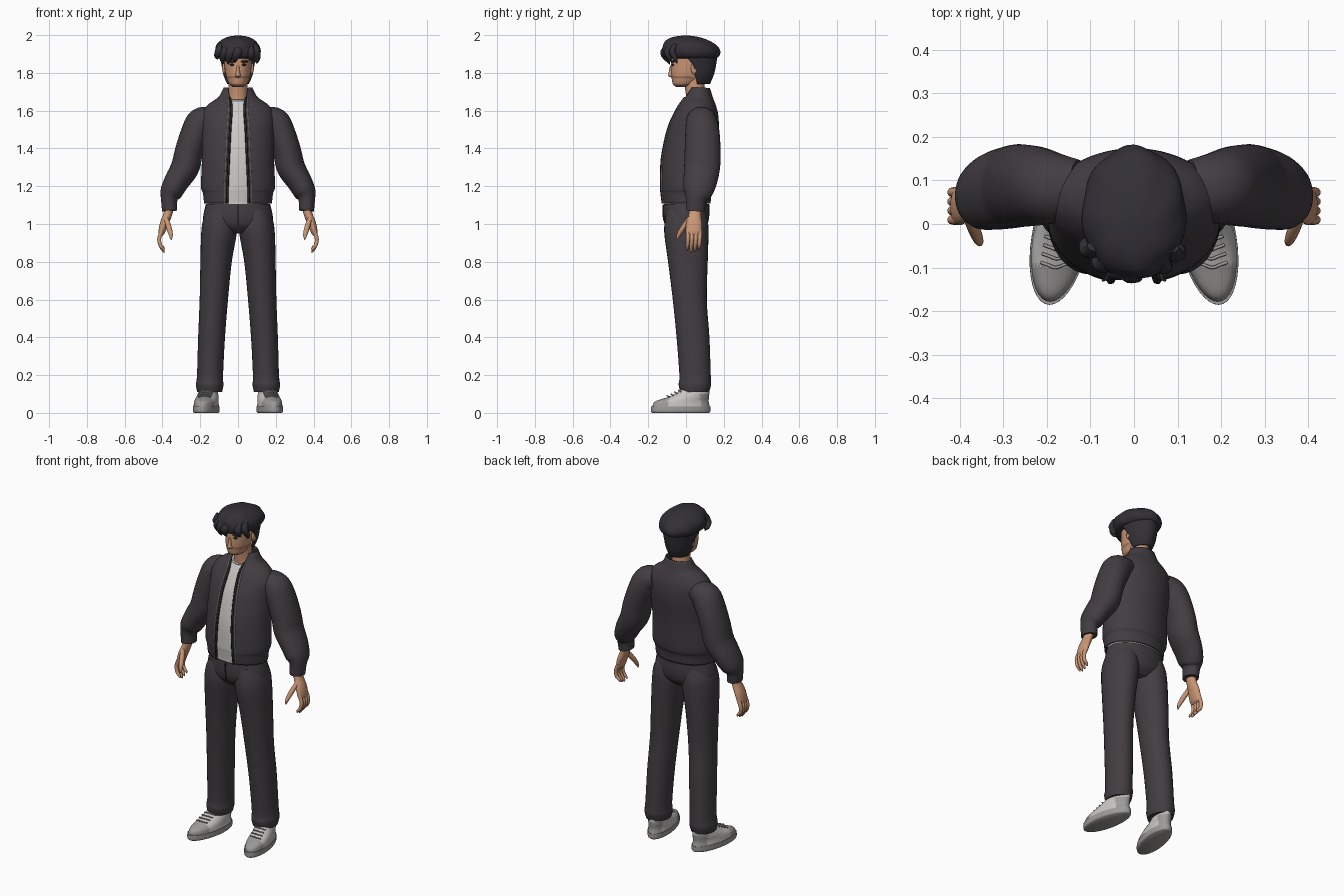
import bpy, bmesh, math
from mathutils import Vector

if "Cube" in bpy.data.objects:
    bpy.data.objects.remove(bpy.data.objects["Cube"], do_unlink=True)


def material(name, r, g, b):
    m = bpy.data.materials.new(name)
    m.use_nodes = True
    m.diffuse_color = (r, g, b, 1)
    bsdf = m.node_tree.nodes["Principled BSDF"]
    bsdf.inputs["Base Color"].default_value = (r, g, b, 1)
    bsdf.inputs["Roughness"].default_value = 0.8
    return m


CLOTH = material("charcoal cloth", .054, .046, .053)
TRIM = material("black trim", .02, .018, .021)
HAIR = material("dark hair", .032, .029, .036)
SKIN = material("skin", .6, .31, .18)
SHADE = material("stubble skin", .36, .18, .105)
SHIRT = material("off white shirt", .6, .59, .56)
ZIP = material("zip metal", .42, .4, .38)
SHOE = material("light shoe", .58, .56, .54)
SOLE = material("grey shoe", .34, .33, .32)

X, Y = Vector((1, 0, 0)), Vector((0, 1, 0))


def smooth_rows(rows, steps):
    """Catmull-Rom interpolation through rows of numbers."""
    out = []
    for i in range(len(rows) - 1):
        a, b, c, d = (rows[max(0, min(len(rows) - 1, i + k))] for k in (-1, 0, 1, 2))
        for s in range(steps):
            t = s / steps
            out.append([q + t * ((r - p) + t * ((2 * p - 5 * q + 4 * r - e) + t * (3 * q - p - 3 * r + e))) / 2
                        if t else q for p, q, r, e in zip(a, b, c, d)])
    out.append(list(rows[-1]))
    return out


def finish(name, bm, mats, rule=None):
    bmesh.ops.recalc_face_normals(bm, faces=bm.faces)
    if rule:
        for f in bm.faces:
            f.material_index = rule(f.calc_center_median())
    me = bpy.data.meshes.new(name)
    bm.to_mesh(me)
    bm.free()
    for m in mats:
        me.materials.append(m)
    me.shade_smooth()
    me.set_sharp_from_angle(angle=math.radians(50))
    ob = bpy.data.objects.new(name, me)
    bpy.context.collection.objects.link(ob)
    return ob


def loft(name, rings, *mats, side=1, ref=None, seg=32, steps=4, shear=0, wave=0, rule=None):
    """Skin over rings (x, y, z, rx, ry, gap angle). Level rings, or across the path when ref is set."""
    rows = smooth_rows(rings, steps)
    centres = [Vector(r[:3]) for r in rows]
    is_open = len(rows[0]) > 5
    bm = bmesh.new()
    loops = []
    for i, r in enumerate(rows):
        u, v = X, Y
        if ref:
            t = (centres[min(i + 1, len(rows) - 1)] - centres[max(i - 1, 0)]).normalized()
            u = ref.cross(t).normalized()
            v = t.cross(u)
        gap = r[5] if is_open else 0
        loop = []
        for k in range(seg + is_open):
            a = gap + (math.tau - 2 * gap) * k / seg
            grow = 1 + wave * math.sin(7 * a + 45 * r[2])
            p = centres[i] + u * r[3] * grow * math.sin(a) - v * r[4] * grow * math.cos(a)
            loop.append(bm.verts.new((side * (p.x - shear * p.y), p.y, p.z)))
        loops.append(loop)
    for lo, hi in zip(loops, loops[1:]):
        for k in range(seg):
            n = k + 1 if is_open else (k + 1) % seg
            bm.faces.new((lo[k], lo[n], hi[n], hi[k]))
    if not is_open:
        bm.faces.new(loops[0])
        bm.faces.new(loops[-1])
    return finish(name, bm, mats, rule)


def tube(name, points, radius, mat, side=1, ref=Y, shear=0):
    return loft(name, [(*p, radius, radius) for p in points], mat, side=side, ref=ref, seg=8, shear=shear)


def ball(name, centre, size, mat):
    bm = bmesh.new()
    bmesh.ops.create_uvsphere(bm, u_segments=16, v_segments=10, radius=1)
    for v in bm.verts:
        v.co = Vector(a * s + c for a, s, c in zip(v.co, size, centre))
    return finish(name, bm, [mat])


# Jacket: open shell with a front gap, and the shirt inside it
jacket_rings = [
    (0, 0, 1.11, .176, .126, .32), (0, 0, 1.165, .182, .132, .3), (0, .005, 1.2, .192, .139, .28),
    (0, .012, 1.35, .187, .14, .25), (0, .037, 1.5, .188, .132, .21), (0, .053, 1.58, .188, .113, .18),
    (0, .06, 1.63, .155, .093, .22), (0, .065, 1.67, .1, .073, .45), (0, .07, 1.72, .073, .053, .8)]
jacket = loft("jacket_body", jacket_rings, CLOTH, seg=56)
shell = jacket.modifiers.new("thickness", "SOLIDIFY")
shell.thickness, shell.offset = .008, 0
inner = [(x, y, z, rx - .014, ry - .014) for x, y, z, rx, ry, g in jacket_rings[:7]]
loft("shirt", [(0, 0, 1.095, .162, .116)] + inner + [(0, .058, 1.658, .06, .06)], SHIRT, seg=48)
tube("shirt_neckband", [(.06 * math.sin(a), .058 - .062 * math.cos(a), 1.655)
                        for a in (-1.4, -.9, -.45, 0, .45, .9, 1.4)], .005, SHIRT, ref=Vector((0, 0, 1)))


def jacket_edge(offset, lift):
    return [(rx * math.sin(g + offset), y - ry * math.cos(g + offset) - lift, z)
            for x, y, z, rx, ry, g in jacket_rings[:8]]


sleeve_rings = [
    (.13, .08, 1.568, .055, .068), (.19, .083, 1.54, .08, .083), (.225, .087, 1.48, .078, .091),
    (.26, .088, 1.38, .075, .095), (.28, .085, 1.3, .075, .095), (.325, .075, 1.225, .066, .089),
    (.355, .062, 1.165, .058, .076), (.364, .054, 1.13, .044, .055), (.362, .05, 1.07, .04, .05)]

leg_rings = [
    (.15, .046, .11, .066, .076), (.15, .047, .15, .073, .086), (.148, .048, .2, .069, .083),
    (.14, .037, .4, .071, .087), (.128, .02, .6, .075, .09), (.116, .01, .8, .083, .105),
    (.101, .002, .95, .094, .117), (.097, .002, 1.02, .088, .113), (.09, 0, 1.08, .07, .1)]

palm_rings = [
    (.363, .05, 1.09, .024, .032), (.372, .047, 1.05, .023, .033), (.392, .043, 1, .022, .042),
    (.405, .04, .955, .017, .042), (.41, .04, .938, .009, .034)]

sole_rings = [(0, -.028, 0, .06, .15), (0, -.028, .008, .066, .157), (0, -.028, .034, .066, .157)]
upper_rings = [
    (0, -.026, .034, .063, .152), (0, -.022, .06, .06, .142), (0, .014, .085, .056, .108),
    (0, .042, .112, .049, .082), (0, .055, .14, .042, .068)]


def shifted(rings, dx):
    return [(r[0] + dx, *r[1:]) for r in rings]


for label, s in (("left", 1), ("right", -1)):
    loft(label + "_sleeve", sleeve_rings, CLOTH, side=s, ref=Y)
    tube(label + "_front_edge", jacket_edge(.01, .004), .006, TRIM, s, ref=X)
    tube(label + "_zip", jacket_edge(.1, .005), .0028, ZIP, s, ref=X)
    loft(label + "_trouser_leg", leg_rings, CLOTH, side=s)

    # Hand with curled fingers and a thumb
    loft(label + "_palm", palm_rings, SKIN, side=s, ref=Y, seg=20)
    for i, finger in enumerate(("index", "middle", "ring", "little")):
        y = .01 + .021 * i
        tip = .85 + .009 * abs(i - 1.2)
        loft(f"{label}_{finger}_finger",
             [(.4, y, .97, .011, .012), (.417, y, .925, .011, .011), (.412, y - .002, .89, .01, .01),
              (.396, y - .004, tip + .008, .008, .008), (.39, y - .004, tip - .004, .002, .002)],
             SKIN, side=s, ref=Y, seg=10)
    loft(label + "_thumb",
         [(.383, .025, 1.035, .012, .014), (.367, -.012, .985, .014, .014),
          (.356, -.038, .945, .011, .011), (.353, -.048, .917, .003, .003)], SKIN, side=s, ref=Y, seg=12)

    # Shoe: sole, two tone upper and laces
    loft(label + "_shoe_sole", shifted(sole_rings, .164), SOLE, side=s, shear=.16, seg=40)
    loft(label + "_shoe_upper", shifted(upper_rings, .164), SHOE, SOLE, side=s, shear=.16, seg=40, steps=5,
         rule=lambda c: int(c.y < -.095 or (c.y > .075 and c.z < .1)))
    for i in range(4):
        y, z = -.1 + .02 * i, .088 + .0095 * i
        tube(f"{label}_lace_{i + 1}", [(.164 + dx, y + abs(dx) / 3, z + .003 - abs(dx) / 5)
                                       for dx in (-.036, -.018, 0, .018, .036)], .0035, SOLE, s, shear=.16)

    # Ear, eye and brow
    ball(label + "_ear", (s * .074, .045, 1.825), (.01, .02, .033), SKIN)
    ball(label + "_eye", (s * .03, -.07, 1.843), (.015, .006, .006), TRIM)
    ball(label + "_brow", (s * .032, -.07, 1.86), (.023, .009, .006), HAIR)

# Trouser seat joining the legs
loft("trouser_seat", [(0, .005, .95, .09, .07), (0, .003, .985, .165, .105), (0, .002, 1.02, .184, .118),
                      (0, .002, 1.06, .181, .122), (0, .002, 1.105, .17, .121)], CLOTH)
tube("fly_seam", [(0, -.121, 1.1), (0, -.122, 1.06), (0, -.117, 1.02), (0, -.105, .99)], .003, TRIM, ref=X)

# Neck, head and nose
loft("neck", [(0, .055, 1.62, .058, .054), (0, .05, 1.68, .05, .05), (0, .04, 1.78, .05, .055)], SKIN)
loft("head", [(0, -.015, 1.725, .024, .035), (0, -.011, 1.738, .044, .057), (0, .002, 1.765, .058, .077),
              (0, .015, 1.8, .067, .094), (0, .025, 1.85, .073, .104), (0, .03, 1.9, .073, .106),
              (0, .03, 1.95, .05, .08)], SKIN, SHADE, steps=5,
     rule=lambda c: int(c.y < .03 and (c.z < 1.743 or 1.772 < c.z < 1.786)))
loft("nose", [(0, -.07, 1.776, .008, .006), (0, -.076, 1.783, .015, .018), (0, -.077, 1.795, .012, .016),
              (0, -.075, 1.84, .006, .009)], SKIN, seg=16)

# Hair: tousled crown, short back and fringe locks
loft("hair_crown", [(0, .028, 1.877, .09, .128), (0, .025, 1.887, .108, .147), (0, .026, 1.912, .119, .153),
                    (0, .02, 1.945, .114, .142), (0, .008, 1.972, .09, .112), (0, 0, 1.99, .056, .068),
                    (0, 0, 1.998, .012, .014)], HAIR, seg=64, wave=.022)
back = loft("hair_back", [(0, .045, 1.745, .052, .076, 1.75), (0, .04, 1.79, .071, .1, 1.65),
                          (0, .035, 1.84, .08, .117, 1.6), (0, .03, 1.895, .09, .13, 1.3)], HAIR, seg=40)
thick = back.modifiers.new("thickness", "SOLIDIFY")
thick.thickness, thick.offset = .014, 0


def hair_front(x, reach):
    return .025 - reach * math.sqrt(1 - (x / .125) ** 2)


for i, (root, tip, low) in enumerate([(-.09, -.108, 1.872), (-.055, -.08, 1.848), (-.025, -.05, 1.845),
                                      (.01, -.015, 1.856), (.06, .068, 1.862), (.085, .1, 1.85)]):
    mid = (root + tip) / 2
    loft(f"fringe_lock_{i + 1}",
         [(root, hair_front(root, .11), 1.95, .012, .018), (mid, hair_front(mid, .145), 1.912, .016, .024),
          (tip, hair_front(tip, .135), (low + 1.9) / 2, .012, .018), (tip, hair_front(tip, .122), low, .002, .003)],
         HAIR, ref=X, seg=12)
